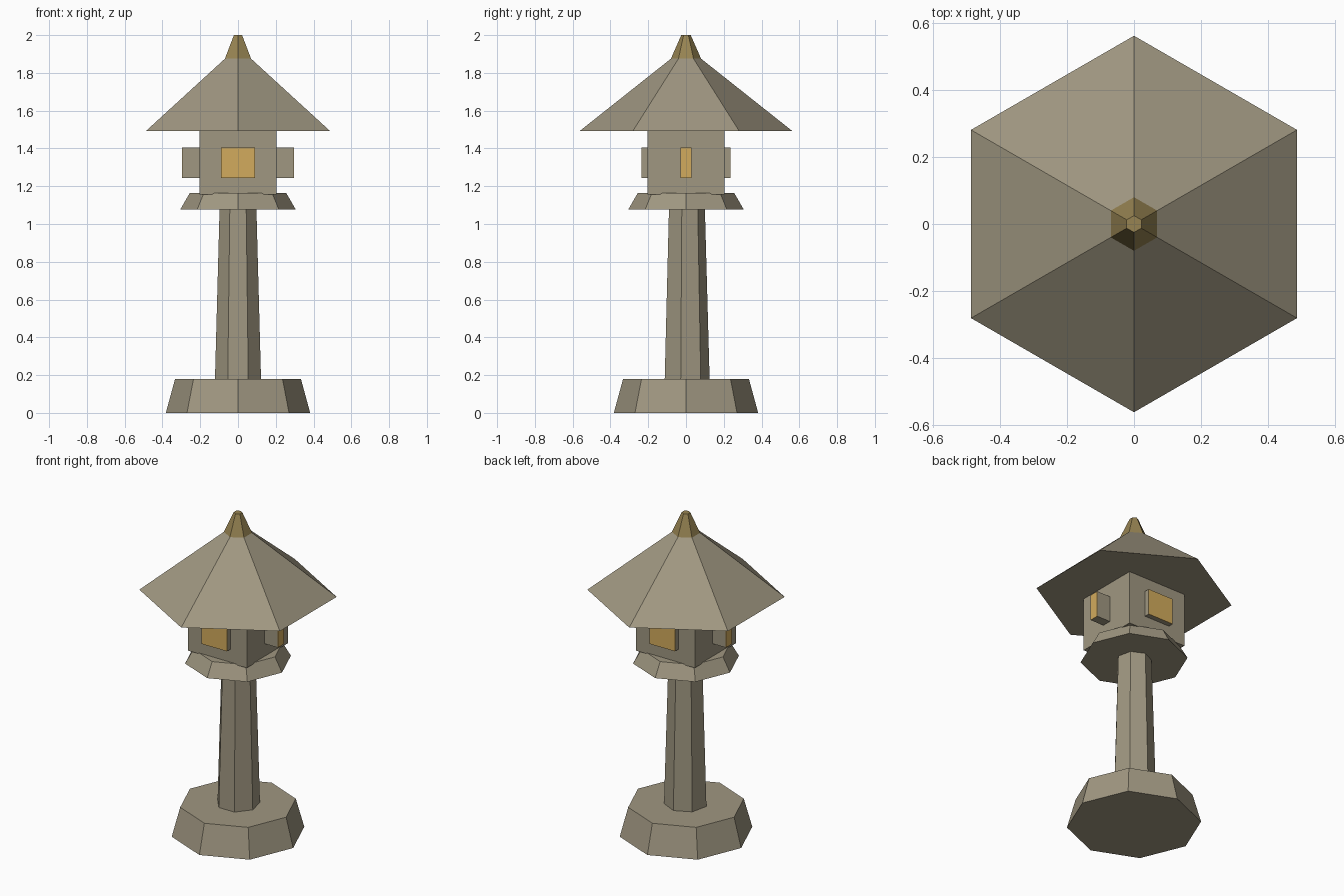
import bpy, bmesh, math
from mathutils import Vector

if "Cube" in bpy.data.objects:
    bpy.data.objects.remove(bpy.data.objects["Cube"])


def material(name, rgb):
    m = bpy.data.materials.new(name)
    m.diffuse_color = (*rgb, 1.0)
    m.use_nodes = True
    m.node_tree.nodes["Principled BSDF"].inputs["Base Color"].default_value = m.diffuse_color
    return m


stone = material("stone", (0.35, 0.31, 0.22))
amber = material("amber window", (0.65, 0.41, 0.11))
brass = material("dull brass", (0.31, 0.23, 0.085))


def finish(name, bm, mat):
    bmesh.ops.recalc_face_normals(bm, faces=bm.faces)
    mesh = bpy.data.meshes.new(name)
    bm.to_mesh(mesh)
    bm.free()
    mesh.materials.append(mat)
    ob = bpy.data.objects.new(name, mesh)
    bpy.context.collection.objects.link(ob)
    return ob


def frustum(name, sides, r0, z0, r1, z1, mat):
    """Tapered prism with one corner pointing to +y."""
    bm = bmesh.new()
    rings = []
    for r, z in ((r0, z0), (r1, z1)):
        angles = [math.pi / 2 + 2 * math.pi * i / sides for i in range(sides)]
        rings.append([bm.verts.new((r * math.cos(a), r * math.sin(a), z)) for a in angles])
    low, high = rings
    bm.faces.new(low)
    bm.faces.new(high)
    for i in range(sides):
        j = (i + 1) % sides
        bm.faces.new((low[i], low[j], high[j], high[i]))
    return finish(name, bm, mat)


def box(name, lo, hi, mat):
    bm = bmesh.new()
    bmesh.ops.create_cube(bm, size=1)
    lo, hi = Vector(lo), Vector(hi)
    bmesh.ops.scale(bm, vec=hi - lo, verts=bm.verts)
    bmesh.ops.translate(bm, vec=(lo + hi) / 2, verts=bm.verts)
    return finish(name, bm, mat)


# Stacked stone body
frustum("base", 8, 0.382, 0.0, 0.333, 0.18, stone)
frustum("post", 7, 0.125, 0.18, 0.10, 1.08, stone)
frustum("platform", 8, 0.305, 1.078, 0.256, 1.163, stone)
box("lamp_chamber", (-0.203, -0.203, 1.157), (0.203, 0.203, 1.495), stone)
frustum("roof", 6, 0.562, 1.493, 0.08, 1.875, stone)
frustum("finial", 6, 0.08, 1.875, 0.025, 2.0, brass)

# Projecting windows: stone surround with a thin amber plate on the outer end
Z0, Z1, PLATE = 1.243, 1.406, 0.004
for s, front_name, side_name in ((-1, "front", "left"), (1, "back", "right")):
    for name, axis, reach, half in ((front_name, 1, 0.232, 0.089), (side_name, 0, 0.293, 0.029)):
        for part, d0, d1, mat in (("window_surround", 0.19, reach, stone),
                                  ("window_pane", reach, reach + PLATE, amber)):
            lo, hi = [-half, -half, Z0], [half, half, Z1]
            lo[axis], hi[axis] = sorted((s * d0, s * d1))
            box(f"{name}_{part}", lo, hi, mat)
